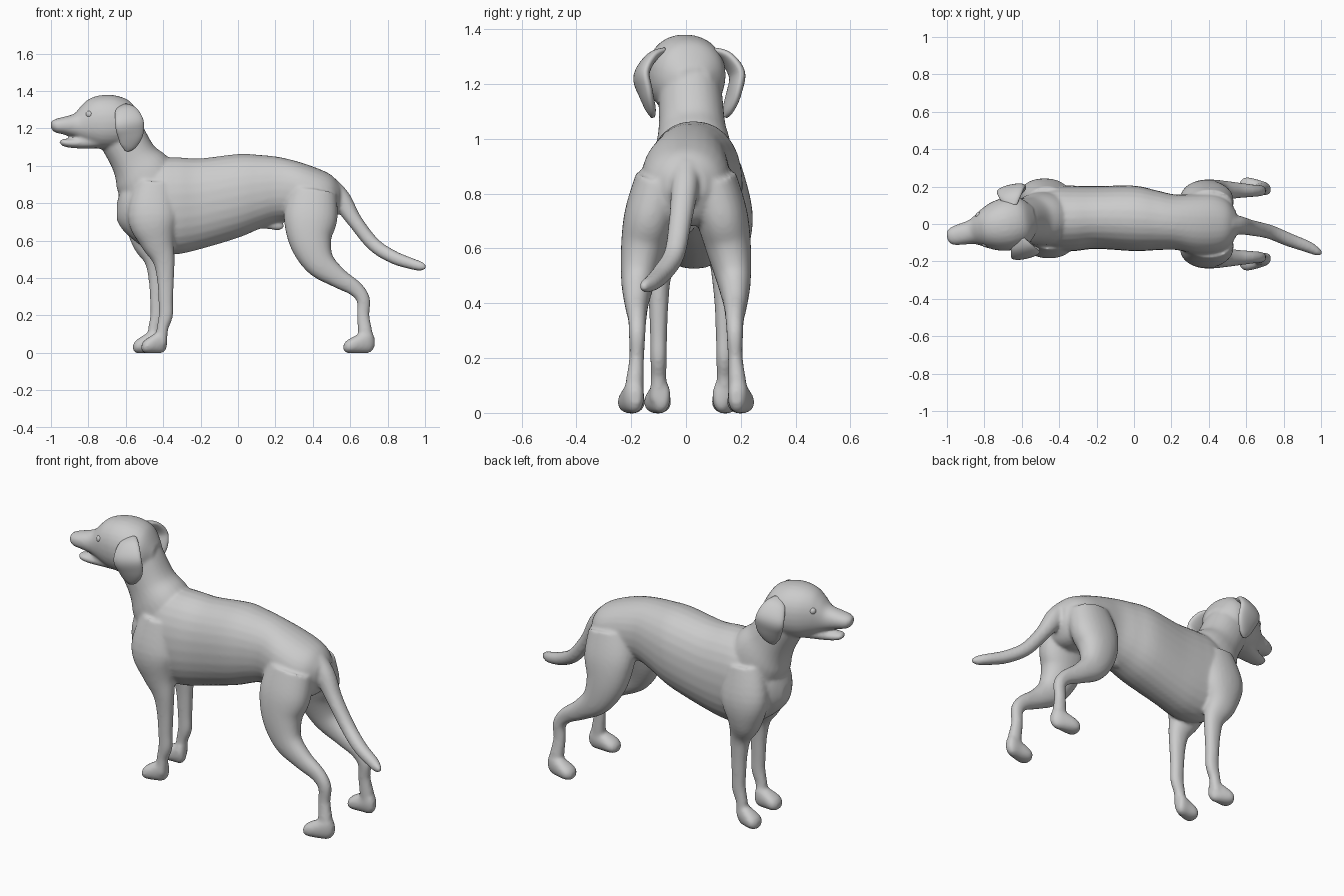
import bpy, bmesh, math
from mathutils import Vector, Matrix

SEG = 28
HEAD_TURN = (Matrix.Translation((-0.62, 0.012, 0)) @ Matrix.Rotation(0.217, 4, 'Z')
             @ Matrix.Translation((0.62, 0, 0)))


def spline(pts, steps=5):
    """Catmull-Rom through tuples of any length."""
    out = []
    for i in range(len(pts) - 1):
        a, b, c, d = (pts[max(i - 1, 0)], pts[i], pts[i + 1], pts[min(i + 2, len(pts) - 1)])
        for k in range(steps):
            t = k / steps
            out.append([0.5 * (2 * q + (r - p) * t + (2 * p - 5 * q + 4 * r - s) * t * t
                               + (3 * q - p - 3 * r + s) * t ** 3)
                        for p, q, r, s in zip(a, b, c, d)])
    return out + [list(pts[-1])]


def power(v, e=0.92):
    return math.copysign(abs(v) ** e, v)


def tube(bm, pts, axis=None, matrix=None):
    """Loft of ellipses: (x, y, z, in-plane radius, sideways radius)."""
    pts = spline(pts)
    rings = []
    for i, p in enumerate(pts):
        c = Vector(p[:3])
        t = axis or (Vector(pts[min(i + 1, len(pts) - 1)][:3]) - Vector(pts[max(i - 1, 0)][:3])).normalized()
        lat = Vector((0, 1, 0))
        lat = (lat - t * t.dot(lat)).normalized()
        nrm = t.cross(lat)
        ring = []
        for k in range(SEG):
            a = 2 * math.pi * k / SEG
            v = c + lat * power(math.cos(a)) * max(p[4], .004) + nrm * power(math.sin(a)) * max(p[3], .004)
            ring.append(bm.verts.new(matrix @ v if matrix else v))
        rings.append(ring)
    for r, q in zip(rings, rings[1:]):
        for k in range(SEG):
            bm.faces.new((r[k], r[(k + 1) % SEG], q[(k + 1) % SEG], q[k]))
    bm.faces.new(rings[0][::-1])
    bm.faces.new(rings[-1])


def hull(bm, rows, matrix=None):
    """Loft of upright sections: (x, y, bottom z, top z, half width)."""
    tube(bm, [(x, y, (b + t) / 2, (t - b) / 2, w) for x, y, b, t, w in rows],
         Vector((1, 0, 0)), matrix)


def finish(bm, name):
    bmesh.ops.recalc_face_normals(bm, faces=bm.faces[:])
    for f in bm.faces:
        f.smooth = True
    me = bpy.data.meshes.new(name)
    bm.to_mesh(me)
    bm.free()
    ob = bpy.data.objects.new(name, me)
    bpy.context.collection.objects.link(ob)
    return ob


def foot(bm, heel, y, s, length):
    rows = [(0, -.012, .03, .08, .018), (.14, -.008, .002, .125, .034), (.45, 0, -.002, .105, .043),
            (.76, .004, -.002, .08, .05), (.93, .004, .002, .062, .04), (1.01, .004, .015, .042, .018)]
    hull(bm, [(heel - f * length, y + s * dy, b, t, w) for f, dy, b, t, w in rows])


bm = bmesh.new()

# torso
hull(bm, [(-.648, .02, .71, .80, .04), (-.61, .02, .65, .91, .10), (-.52, .03, .575, 1.0, .15),
          (-.42, .03, .53, 1.04, .175), (-.32, .03, .528, 1.045, .175), (-.2, .035, .555, 1.04, .168),
          (0, .03, .615, 1.063, .175), (.12, .02, .665, 1.058, .16), (.22, .01, .70, 1.047, .148),
          (.33, 0, .70, 1.02, .16), (.43, 0, .68, .985, .16), (.50, 0, .70, .95, .13),
          (.545, 0, .77, .90, .07)])
# belly bump
tube(bm, [(.06, .02, .69, .02, .02), (.16, .01, .69, .028, .025), (.22, .005, .68, .025, .022),
          (.245, .005, .68, .01, .01)])
# neck
tube(bm, [(-.66, .012, 1.24, .11, .10), (-.63, .015, 1.175, .125, .115), (-.56, .022, 1.045, .127, .122),
          (-.505, .027, .955, .162, .14), (-.45, .03, .84, .17, .15)])
# skull and muzzle
hull(bm, [(-.525, 0, 1.17, 1.26, .06), (-.58, 0, 1.11, 1.345, .12), (-.66, 0, 1.09, 1.377, .142),
          (-.74, 0, 1.09, 1.377, .132), (-.80, 0, 1.11, 1.357, .107), (-.84, 0, 1.13, 1.322, .083),
          (-.88, 0, 1.15, 1.28, .064), (-.94, 0, 1.168, 1.262, .056), (-.985, 0, 1.178, 1.25, .046),
          (-1.008, 0, 1.20, 1.238, .025)], HEAD_TURN)
# lower jaw
hull(bm, [(-.72, 0, 1.095, 1.17, .09), (-.82, 0, 1.092, 1.16, .06), (-.90, 0, 1.096, 1.147, .045),
          (-.945, 0, 1.106, 1.143, .034), (-.96, 0, 1.12, 1.138, .015)], HEAD_TURN)
# tail
tube(bm, [(.49, 0, .88, .06, .055), (.553, -.005, .815, .055, .05), (.625, -.02, .705, .04, .042),
          (.725, -.042, .58, .037, .038), (.83, -.085, .512, .035, .036), (.93, -.122, .476, .03, .031),
          (.98, -.148, .463, .024, .022), (1.006, -.157, .458, .01, .01)])
# legs
for s in (-1, 1):
    tube(bm, [(.40, s * .09, .85, .13, .095), (.388, s * .13, .72, .143, .095), (.388, s * .156, .60, .115, .082),
              (.435, s * .175, .485, .083, .062), (.53, s * .18, .405, .056, .045),
              (.625, s * .178, .345, .042, .034), (.67, s * .178, .285, .036, .03),
              (.669, s * .18, .2, .033, .027), (.68, s * .187, .11, .038, .033),
              (.685, s * .19, .05, .035, .035)])
    foot(bm, .73, s * .196, s, .165)
    dx = -.045 if s > 0 else 0
    y = .02 + s * .12
    tube(bm, [(-.44 + dx / 2, .03 + s * .09, .90, .11, .08), (-.455 + dx / 2, .03 + s * .123, .73, .135, .09),
              (-.43 + dx, .03 + s * .122, .60, .095, .075), (-.398 + dx, y, .50, .06, .047),
              (-.388 + dx, y, .40, .046, .036), (-.386 + dx, y, .28, .039, .031),
              (-.386 + dx, y, .2, .038, .03), (-.404 + dx, y, .13, .031, .028),
              (-.41 + dx, y, .05, .03, .034)])
    foot(bm, -.38 + dx, y, s, .135)

# one smooth skin over all body parts
body = finish(bm, "dog_body")
rm = body.modifiers.new("skin", 'REMESH')
rm.mode = 'VOXEL'
rm.voxel_size = .009
rm.use_smooth_shade = True
sm = body.modifiers.new("soften", 'SMOOTH')
sm.factor = .5
sm.iterations = 7

# hanging ears and eyes
for s, side in ((-1, "right"), (1, "left")):
    bm = bmesh.new()
    tube(bm, [(-.635, s * .09, 1.32, .03, .012), (-.63, s * .14, 1.295, .06, .02),
              (-.62, s * .178, 1.235, .078, .024), (-.612, s * .166, 1.17, .072, .023),
              (-.618, s * .146, 1.11, .045, .018), (-.625, s * .135, 1.08, .012, .008)], None, HEAD_TURN)
    finish(bm, side + "_ear")
    bm = bmesh.new()
    bmesh.ops.create_icosphere(bm, subdivisions=3, radius=.02,
                               matrix=HEAD_TURN @ Matrix.Translation((-.815, s * .076, 1.275)))
    finish(bm, side + "_eye")
